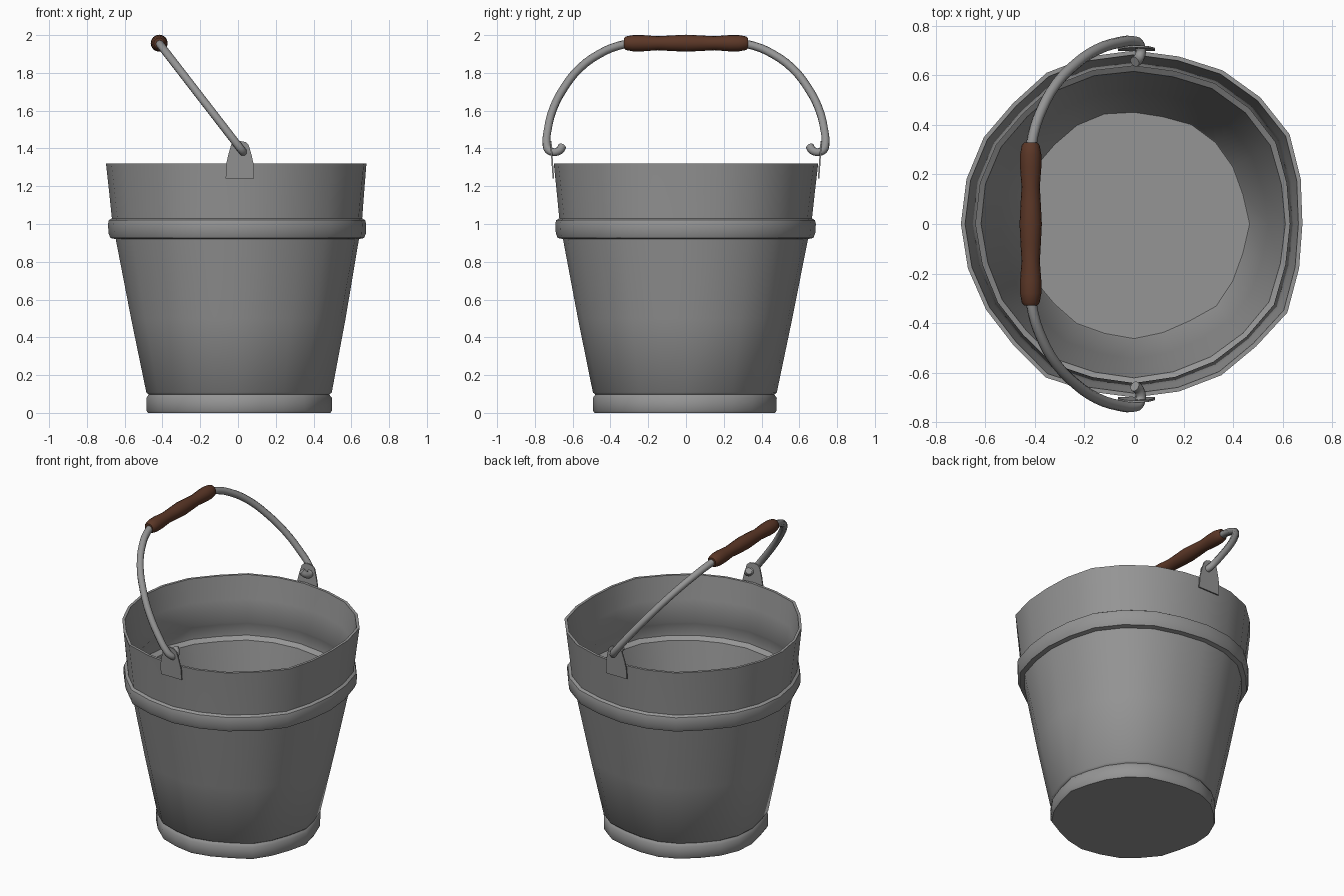
import bpy, bmesh, math
from mathutils import Vector

if "Cube" in bpy.data.objects:
    bpy.data.objects.remove(bpy.data.objects["Cube"])


def make_material(name, color):
    mat = bpy.data.materials.new(name)
    mat.diffuse_color = (*color, 1)
    mat.use_nodes = True
    mat.node_tree.nodes["Principled BSDF"].inputs["Base Color"].default_value = mat.diffuse_color
    return mat


STEEL = make_material("dark_grey_steel", (.30, .30, .30))
WOOD = make_material("brown_wood", (.105, .038, .02))


def make_object(name, bm, angle=35, mat=STEEL):
    bmesh.ops.recalc_face_normals(bm, faces=bm.faces)
    me = bpy.data.meshes.new(name)
    bm.to_mesh(me)
    bm.free()
    ob = bpy.data.objects.new(name, me)
    bpy.context.collection.objects.link(ob)
    me.materials.clear()
    me.materials.append(mat)
    bpy.ops.object.select_all(action='DESELECT')
    ob.select_set(True)
    bpy.context.view_layer.objects.active = ob
    bpy.ops.object.shade_smooth_by_angle(angle=math.radians(angle))
    return ob


def skin(bm, rings):
    """Join closed vertex rings with quads, closing both ends."""
    loops = [[bm.verts.new(p) for p in ring] for ring in rings]
    n = len(loops[0])
    for a, b in zip(loops, loops[1:]):
        for i in range(n):
            j = (i + 1) % n
            bm.faces.new((a[i], a[j], b[j], b[i]))
    bm.faces.new(loops[0])
    bm.faces.new(loops[-1])


# Slightly battered bucket: radii every 15 degrees at rim and base
RIM = [.68, .697, .725, .722, .716, .70, .70, .70, .705, .69, .70, .70,
       .699, .694, .69, .69, .715, .70, .70, .70, .705, .698, .715, .69]
BASE = [.493, .48, .485, .49, .488, .472, .475, .485, .485, .478, .485, .488,
        .48, .47, .485, .48, .488, .482, .488, .478, .475, .495, .485, .48]

# Bucket profile: outside upward, over the rim, inside down to the floor
PROFILE = [(.482, 0), (.489, .012), (.490, .08), (.482, .09), (.478, .098),
           (.490, .108), (.570, .5), (.650, .92), (.678, .926), (.688, .95),
           (.691, 1.0), (.686, 1.02), (.670, 1.03), (.684, 1.17), (.700, 1.32),
           (.683, 1.32), (.662, 1.17), (.641, 1.03), (.650, 1.015), (.648, .94),
           (.620, .92), (.543, .5), (.466, .06), (.460, .05)]


def bucket_ring(r, z):
    t = min(z / 1.32, 1)
    ring = []
    for i in range(24):
        f = (1 - t) * BASE[i] / .485 + t * RIM[i] / .70
        a = math.radians(15 * i)
        ring.append((r * f * math.cos(a), r * f * math.sin(a), z))
    return ring


bm = bmesh.new()
skin(bm, [bucket_ring(r, z) for r, z in PROFILE])
make_object("bucket_body", bm, 42)


# Handle lies in a tilted plane: y across, s along the tilt from the pivots
def tilt(y, s):
    return Vector((.02 - .61 * s, y, 1.39 + .79 * s))


# Wire handle with hooked ends
half = [(.655, .028), (.665, .005), (.685, -.01), (.705, -.012), (.727, .002),
        (.738, .04), (.733, .13), (.703, .28), (.645, .42), (.563, .55),
        (.46, .645), (.36, .70), (.25, .722)]
path = half + [(-y, s) for y, s in reversed(half)]
cu = bpy.data.curves.new("wire_path", 'CURVE')
cu.dimensions = '3D'
cu.bevel_depth = .022
cu.bevel_resolution = 2
cu.resolution_u = 3
cu.use_fill_caps = True
sp = cu.splines.new('BEZIER')
sp.bezier_points.add(len(path) - 1)
for bp, (y, s) in zip(sp.bezier_points, path):
    bp.co = tilt(y, s)
    bp.handle_left_type = bp.handle_right_type = 'AUTO'
helper = bpy.data.objects.new("wire_path", cu)
bpy.context.collection.objects.link(helper)
bpy.context.view_layer.update()
me = bpy.data.meshes.new_from_object(
    helper.evaluated_get(bpy.context.evaluated_depsgraph_get()))
bm = bmesh.new()
bm.from_mesh(me)
bpy.data.objects.remove(helper)
bpy.data.meshes.remove(me)
make_object("wire_handle", bm, 50)

# Turned wooden grip
grip = [(-.328, .028), (-.318, .036), (-.28, .043), (-.23, .043), (-.15, .037),
        (-.08, .041), (0, .045)]
grip += [(-y, r) for y, r in reversed(grip[:-1])]
bm = bmesh.new()
skin(bm, [[(-.417 + r * math.cos(a * math.pi / 8), y, 1.957 + r * math.sin(a * math.pi / 8))
           for a in range(16)] for y, r in grip])
make_object("grip", bm, 40, WOOD)

# Ear plates that carry the handle
outline = [(-.075, 1.24), (.075, 1.24), (.074, 1.31), (.062, 1.365), (.046, 1.42),
           (.03, 1.434), (0, 1.44), (-.03, 1.434), (-.046, 1.42), (-.062, 1.365),
           (-.074, 1.31)]
for side, label in ((1, "back"), (-1, "front")):
    bm = bmesh.new()
    skin(bm, [[(x + .01, side * (d + .07 * (z - 1.24)), z) for x, z in outline]
              for d in (.698, .706)])
    make_object("ear_" + label, bm, 30)
